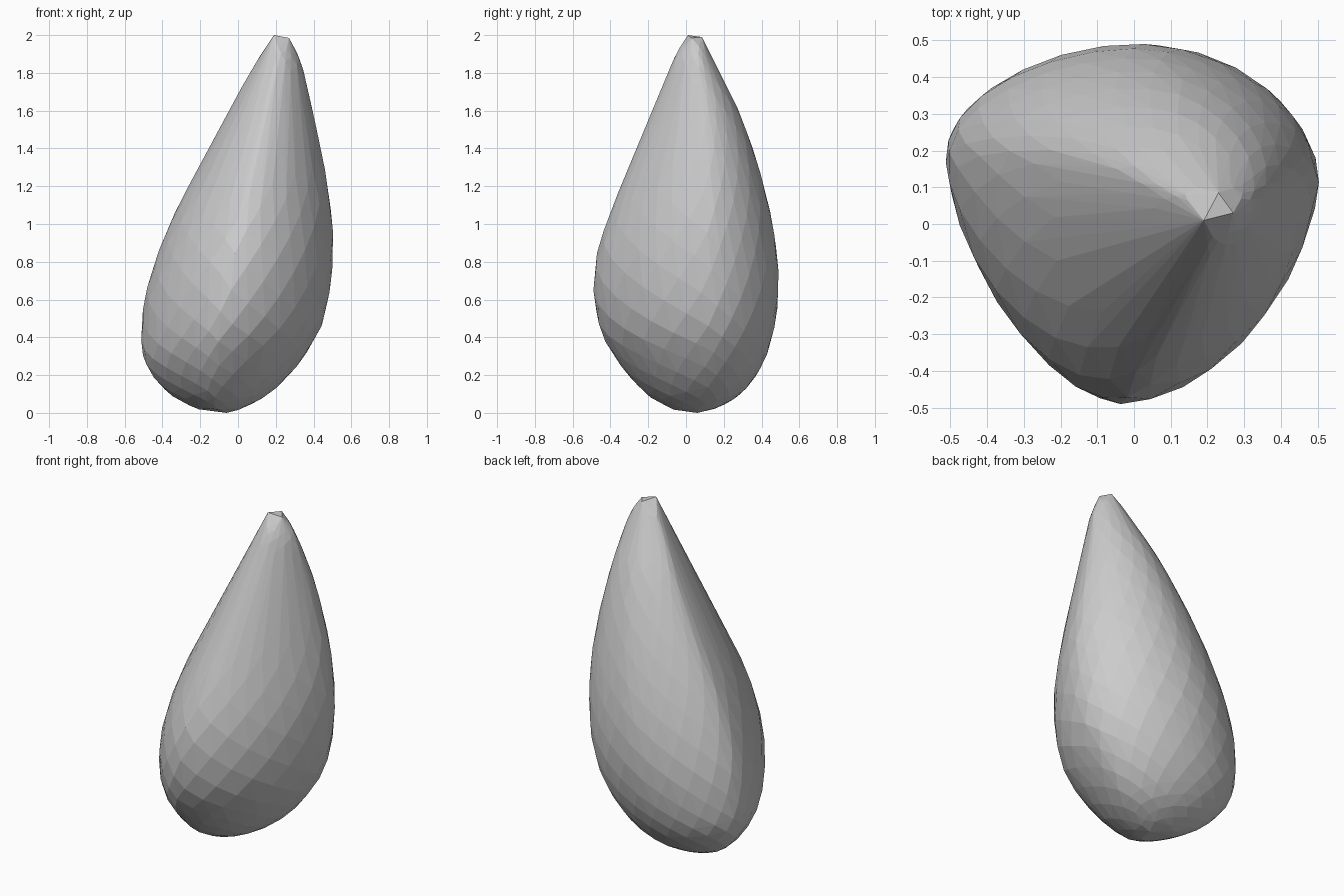
import bpy
import bmesh
from math import sin, cos, pi, sqrt, copysign

default_cube = bpy.data.objects.get("Cube")
if default_cube:
    bpy.data.objects.remove(default_cube, do_unlink=True)

# Single grey material
stone_grey = bpy.data.materials.new("stone grey")
stone_grey.use_nodes = True
colour = (0.6, 0.6, 0.6, 1)
stone_grey.diffuse_color = colour
stone_grey.node_tree.nodes["Principled BSDF"].inputs["Base Color"].default_value = colour

# Sections of the leaning drop: height, left edge, right edge, front, back
SECTIONS = [
    (.015, -.2, 0, -.06, .14),
    (.08, -.335, .135, -.185, .265),
    (.18, -.44, .255, -.29, .36),
    (.3, -.503, .352, -.38, .425),
    (.44, -.511, .435, -.455, .466),
    (.62, -.492, .485, -.489, .49),
    (.82, -.433, .503, -.478, .485),
    (1.02, -.353, .5, -.418, .455),
    (1.23, -.247, .471, -.332, .405),
    (1.45, -.127, .428, -.237, .337),
    (1.66, -.016, .382, -.147, .252),
    (1.85, .092, .336, -.076, .151),
    (1.94, .15, .295, -.03, .11),
]
BOTTOM = (-.06, .06, 0)
TIP = [(.19, .01, 2), (.27, .03, 1.985), (.23, .085, 1.99)]

SKIN_POINTS = 420
GOLDEN_ANGLE = pi * (3 - sqrt(5))
KEEL_SKEW = 0.1       # front keel drifts to one side


def power(value, exponent):
    return copysign(abs(value) ** exponent, value)


def section_at(t):
    """Smooth blend of the section list at a fractional row."""
    last = len(SECTIONS) - 1
    i = min(int(t), last - 1)
    f = t - i
    rows = [SECTIONS[min(max(i + k, 0), last)] for k in (-1, 0, 1, 2)]
    return [b + f / 2 * (c - a + f * (2 * a - 5 * b + 4 * c - d + f * (3 * (b - c) + d - a)))
            for a, b, c, d in zip(*rows)]


def skin_point(t, angle):
    """Point on a rounded triangular section with a keel at the front."""
    z, x_min, x_max, y_min, y_max = section_at(t)
    u, v = cos(angle), sin(angle)
    front = v < 0
    # One front flank is flatter; the rest gets rounder towards the base
    roundness = 1.5 if front and u < 0 else 2.1 - 0.3 * min(z, 1)
    u, v = power(u, 2 / roundness), power(v, 2 / roundness)
    if front:
        u += KEEL_SKEW * v
    side = 0.31 - 0.08 * u
    v = side + (1 + side if front else 1 - side) * v
    return ((x_min + x_max + (x_max - x_min) * u) / 2,
            (y_min + y_max + (y_max - y_min) * v) / 2, z)


# Faceted skin stretched over a spiral of points
bm = bmesh.new()
for k in range(SKIN_POINTS):
    t = (len(SECTIONS) - 1) * k / (SKIN_POINTS - 1)
    bm.verts.new(skin_point(t, k * GOLDEN_ANGLE))
for point in [BOTTOM] + TIP:
    bm.verts.new(point)
hull = bmesh.ops.convex_hull(bm, input=bm.verts[:])
inside = [v for v in hull["geom_interior"] if isinstance(v, bmesh.types.BMVert)]
bmesh.ops.delete(bm, geom=inside, context="VERTS")
bmesh.ops.recalc_face_normals(bm, faces=bm.faces[:])

mesh = bpy.data.meshes.new("drop_body")
bm.to_mesh(mesh)
bm.free()
mesh.materials.append(stone_grey)
drop_body = bpy.data.objects.new("drop_body", mesh)
bpy.context.collection.objects.link(drop_body)
